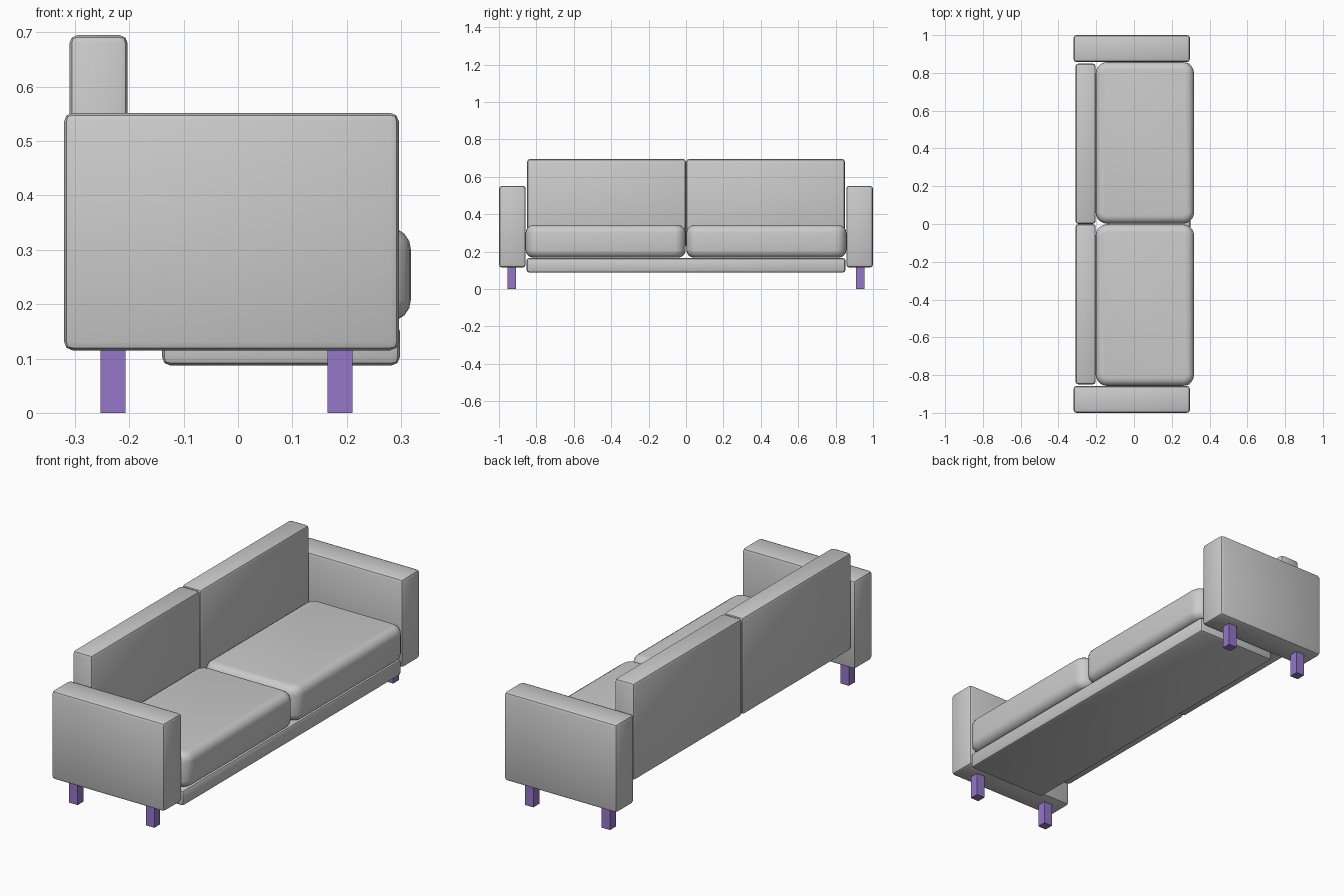
import bpy, bmesh

if "Cube" in bpy.data.objects:
    bpy.data.objects.remove(bpy.data.objects["Cube"])

purple = bpy.data.materials.new("leg_purple")
purple.diffuse_color = (0.30, 0.18, 0.58, 1)
purple.use_nodes = True
purple.node_tree.nodes["Principled BSDF"].inputs["Base Color"].default_value = purple.diffuse_color


def box(name, x, y, z, bevel=0.0, segments=2, corner=0.0, material=None):
    """Box from (min, max) ranges; corner rounds the upright edges first."""
    bm = bmesh.new()
    bmesh.ops.create_cube(bm, size=1)
    for v in bm.verts:
        for i, (lo, hi) in enumerate((x, y, z)):
            v.co[i] = lo if v.co[i] < 0 else hi
    if corner:
        upright = [e for e in bm.edges if abs(e.verts[0].co.z - e.verts[1].co.z) > 1e-4]
        bmesh.ops.bevel(bm, geom=upright, offset=corner, segments=5,
                        profile=0.5, affect='EDGES')
        edges = [e for e in bm.edges if abs(e.verts[0].co.z - e.verts[1].co.z) < 1e-4]
    else:
        edges = bm.edges[:]
    if bevel:
        bmesh.ops.bevel(bm, geom=edges, offset=bevel, segments=segments,
                        profile=0.5, affect='EDGES')
    bmesh.ops.recalc_face_normals(bm, faces=bm.faces[:])
    mesh = bpy.data.meshes.new(name)
    bm.to_mesh(mesh)
    bm.free()
    obj = bpy.data.objects.new(name, mesh)
    bpy.context.collection.objects.link(obj)
    if material:
        mesh.materials.append(material)
    if bevel:
        bpy.context.view_layer.objects.active = obj
        bpy.ops.object.select_all(action='DESELECT')
        obj.select_set(True)
        bpy.ops.object.shade_smooth_by_angle(angle=0.7)
    return obj


def side_range(side, lo, hi):
    return tuple(sorted((side * lo, side * hi)))


# Base rail under the seat
box("base", (-0.14, 0.298), (-0.853, 0.853), (0.087, 0.166), 0.016)

for side, tag in ((-1, "left"), (1, "right")):
    # Armrest
    box(f"{tag}_arm", (-0.32, 0.296), side_range(side, 0.857, 1.0), (0.115, 0.552), 0.016)
    # Back panel
    box(f"{tag}_back", (-0.31, -0.203), side_range(side, 0.001, 0.849), (0.215, 0.695), 0.015)
    # Seat cushion
    box(f"{tag}_seat_cushion", (-0.203, 0.318), side_range(side, 0.002, 0.857),
        (0.168, 0.341), 0.04, 4, corner=0.06)
    # Legs under the armrest
    for x, end in ((-0.23, "back"), (0.188, "front")):
        box(f"{tag}_{end}_leg", (x - 0.023, x + 0.023), side_range(side, 0.908, 0.954),
            (0.0, 0.12), material=purple)
